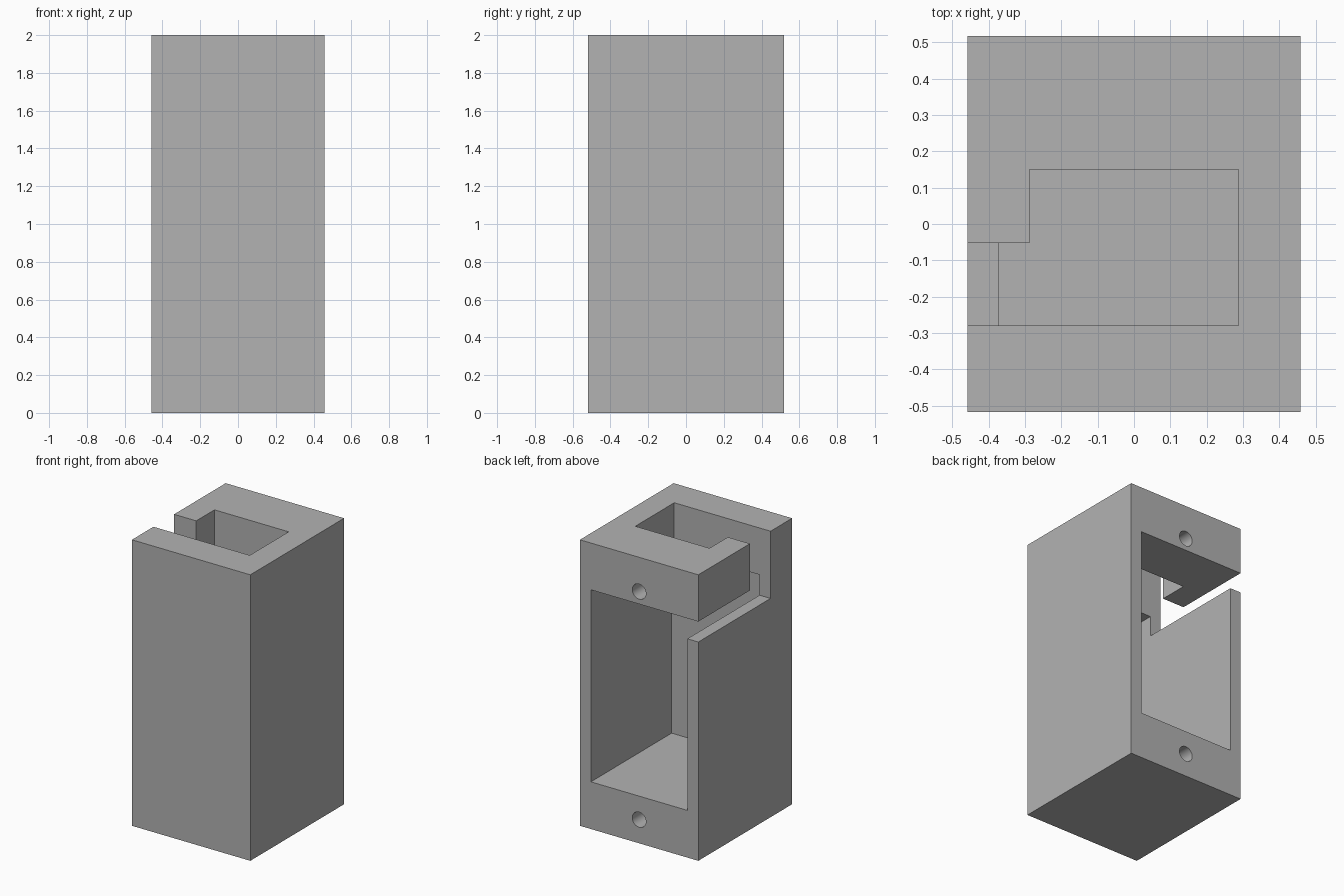
import bpy, bmesh
from math import radians
from mathutils import Matrix, Vector

if "Cube" in bpy.data.objects:
    bpy.data.objects.remove(bpy.data.objects["Cube"])

HX, HY, H = 0.458, 0.518, 2.0     # half width, half depth, height
INNER_X = 0.373                   # cavity half width
FLOOR, CEILING = 0.33, 1.673      # cavity floor and ceiling
SLOT_Y0, SLOT_Y1 = -0.28, -0.052  # cable channel through the top
SPARE = 0.2                       # cutter overshoot

grey = bpy.data.materials.new("plain grey")
grey.use_nodes = True
grey.diffuse_color = (0.448, 0.448, 0.448, 1)
grey.node_tree.nodes["Principled BSDF"].inputs["Base Color"].default_value = grey.diffuse_color


def finish(name, bm):
    mesh = bpy.data.meshes.new(name)
    bm.to_mesh(mesh)
    bm.free()
    mesh.materials.append(grey)
    obj = bpy.data.objects.new(name, mesh)
    bpy.context.collection.objects.link(obj)
    return obj


def box(name, low, high):
    low, high = Vector(low), Vector(high)
    bm = bmesh.new()
    bmesh.ops.create_cube(bm, size=1)
    bmesh.ops.scale(bm, vec=high - low, verts=bm.verts)
    bmesh.ops.translate(bm, vec=(low + high) / 2, verts=bm.verts)
    return finish(name, bm)


def screw_hole(name, z, radius=0.053, depth=0.28):
    bm = bmesh.new()
    place = Matrix.Translation((0, HY, z)) @ Matrix.Rotation(radians(90), 4, "X")
    bmesh.ops.create_cone(bm, cap_ends=True, segments=32, radius1=radius,
                          radius2=radius, depth=2 * depth, matrix=place)
    return finish(name, bm)


def side_slot(name):
    # L-shaped profile: gap along the side wall, rising through the top
    profile = [(SLOT_Y0, 1.53), (HY + SPARE, 1.53), (HY + SPARE, CEILING),
               (SLOT_Y1, CEILING), (SLOT_Y1, H + SPARE), (SLOT_Y0, H + SPARE)]
    bm = bmesh.new()
    face = bm.faces.new([bm.verts.new((-HX - SPARE, y, z)) for y, z in profile])
    out = bmesh.ops.extrude_face_region(bm, geom=[face])
    moved = [v for v in out["geom"] if isinstance(v, bmesh.types.BMVert)]
    bmesh.ops.translate(bm, vec=(HX + SPARE - 0.2, 0, 0), verts=moved)
    bmesh.ops.recalc_face_normals(bm, faces=bm.faces)
    return finish(name, bm)


# Solid housing and the volumes removed from it
housing = box("housing", (-HX, -HY, 0), (HX, HY, H))
cutters = [
    box("cavity_cutter", (-INNER_X, -0.374, FLOOR), (INNER_X, HY + SPARE, CEILING)),
    side_slot("side_slot_cutter"),
    box("top_opening_cutter", (-0.287, SLOT_Y0, CEILING - 0.1), (0.287, 0.15, H + SPARE)),
    screw_hole("lower_screw_hole_cutter", 0.165),
    screw_hole("upper_screw_hole_cutter", 1.76),
]

bpy.ops.object.select_all(action="DESELECT")
housing.select_set(True)
bpy.context.view_layer.objects.active = housing
for cutter in cutters:
    cut = housing.modifiers.new(cutter.name, "BOOLEAN")
    cut.operation = "DIFFERENCE"
    cut.solver = "EXACT"
    cut.object = cutter
    bpy.ops.object.modifier_apply(modifier=cut.name)
    bpy.data.objects.remove(cutter)

# Round the screw holes, keep the edges crisp
bpy.ops.object.shade_smooth_by_angle(angle=radians(30))
